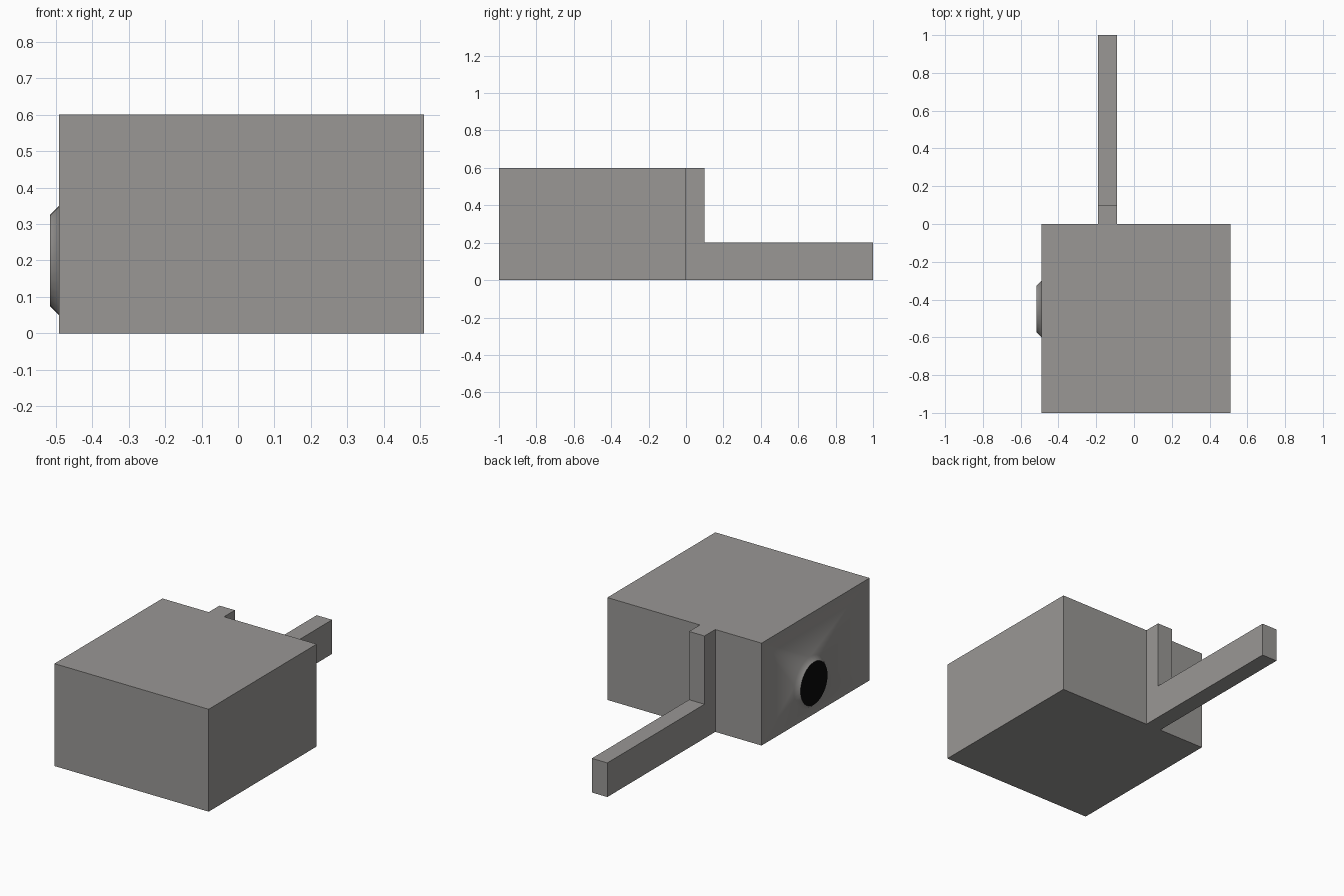
import bpy, bmesh, math

if "Cube" in bpy.data.objects:
    bpy.data.objects.remove(bpy.data.objects["Cube"])


def material(name, rgb):
    m = bpy.data.materials.new(name)
    m.diffuse_color = (*rgb, 1)
    m.use_nodes = True
    m.node_tree.nodes["Principled BSDF"].inputs["Base Color"].default_value = m.diffuse_color
    return m


grey = material("warm grey", (0.32, 0.31, 0.30))
black = material("black", (0.003, 0.003, 0.003))


def finish(name, bm, mats):
    bmesh.ops.recalc_face_normals(bm, faces=bm.faces)
    me = bpy.data.meshes.new(name)
    bm.to_mesh(me)
    bm.free()
    for m in mats:
        me.materials.append(m)
    ob = bpy.data.objects.new(name, me)
    bpy.context.collection.objects.link(ob)
    return ob


# Main block, its left wall opening into a shallow conical port
bm = bmesh.new()
x0, x1, y0, y1, h = -0.49, 0.51, -1.0, 0.0, 0.6
outline = [(y0, 0), (y1, 0), (y1, h), (y0, h)]
left = [bm.verts.new((x0, y, z)) for y, z in outline]
right = [bm.verts.new((x1, y, z)) for y, z in outline]
bm.faces.new(right)
for i in range(4):
    j = (i + 1) % 4
    bm.faces.new((left[i], left[j], right[j], right[i]))

N = 32


def ring(x, r):
    return [bm.verts.new((x, -0.45 + r * math.cos(a), 0.2 + r * math.sin(a)))
            for a in (2 * math.pi * i / N for i in range(N))]


base, tip = ring(x0, 0.15), ring(x0 - 0.025, 0.125)
smooth = []
for i in range(N):
    j = (i + 1) % N
    smooth.append(bm.faces.new((base[i], base[j], tip[j], tip[i])))
rim = [bm.edges.get((loop[i], loop[(i + 1) % len(loop)]))
       for loop in (left, base) for i in range(len(loop))]
fill = bmesh.ops.triangle_fill(bm, edges=rim, use_beauty=True)
smooth += [f for f in fill["geom"] if isinstance(f, bmesh.types.BMFace)]
for f in smooth:
    f.smooth = True

# Black end of the port
cap = bm.faces.new(tip)
cap.material_index = 1
finish("main_block", bm, [grey, black])

# L-shaped bar at the back: upright against the block and a long low arm
bm = bmesh.new()
profile = [(0, 0), (1, 0), (1, 0.2), (0.1, 0.2), (0.1, 0.6), (0, 0.6)]
face = bm.faces.new([bm.verts.new((-0.19, y, z)) for y, z in profile])
ext = bmesh.ops.extrude_face_region(bm, geom=[face], use_keep_orig=True)
bmesh.ops.translate(bm, vec=(0.1, 0, 0),
                    verts=[v for v in ext["geom"] if isinstance(v, bmesh.types.BMVert)])
finish("back_bar", bm, [grey])
